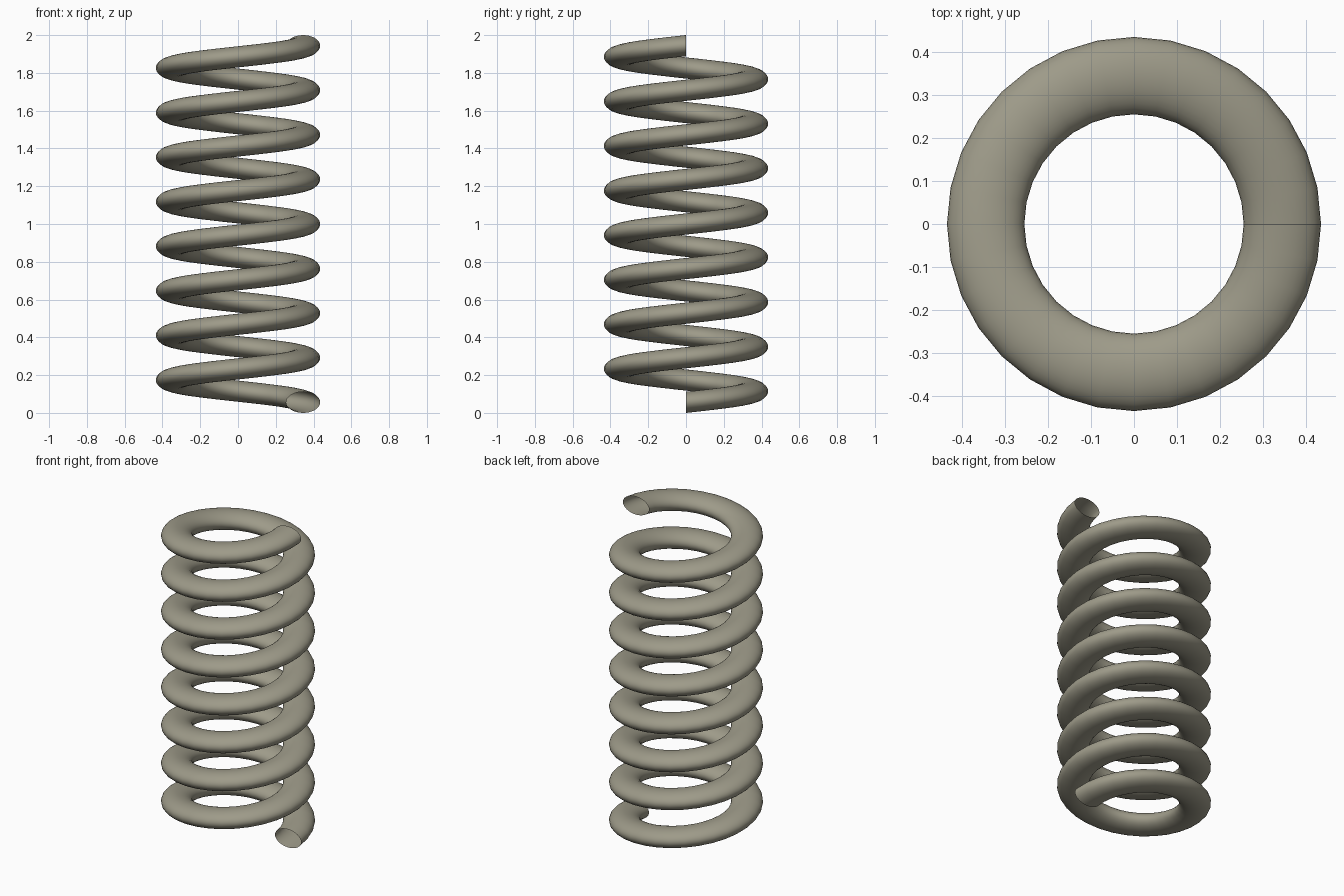
import bpy, bmesh
from math import sin, cos, pi

if "Cube" in bpy.data.objects:
    bpy.data.objects.remove(bpy.data.objects["Cube"])

TURNS, STEPS, SIDES = 8, 32, 32      # coils, segments per coil, sides of the wire
R, RX, RZ = 0.345, 0.09, 0.056       # coil radius, wire half width and half height
PITCH = (2.0 - 2 * RZ) / TURNS

bm = bmesh.new()

# Sweep an upright elliptical section up the helix
rings = []
for i in range(TURNS * STEPS + 1):
    a = 2 * pi * i / STEPS
    zc = RZ + PITCH * i / STEPS
    ring = []
    for j in range(SIDES):
        t = 2 * pi * j / SIDES
        r = R + RX * cos(t)
        ring.append(bm.verts.new((r * cos(a), r * sin(a), zc + RZ * sin(t))))
    rings.append(ring)

# Skin neighbouring sections; the wire is an open tube at both ends
for lo, hi in zip(rings, rings[1:]):
    for j in range(SIDES):
        k = (j + 1) % SIDES
        bm.faces.new((lo[j], lo[k], hi[k], hi[j])).smooth = True

bmesh.ops.recalc_face_normals(bm, faces=bm.faces[:])
mesh = bpy.data.meshes.new("coil_spring")
bm.to_mesh(mesh)
bm.free()
# Make sure the outer surface faces outwards
p = mesh.polygons[0]
if p.normal.x * (p.center.x - R) + p.normal.z * (p.center.z - RZ) < 0:
    mesh.flip_normals()
spring = bpy.data.objects.new("coil_spring", mesh)
bpy.context.collection.objects.link(spring)

# Dull olive-grey metal
metal = bpy.data.materials.new("spring_metal")
metal.diffuse_color = (0.34, 0.325, 0.25, 1)
metal.use_nodes = True
metal.node_tree.nodes["Principled BSDF"].inputs["Base Color"].default_value = metal.diffuse_color
mesh.materials.append(metal)
